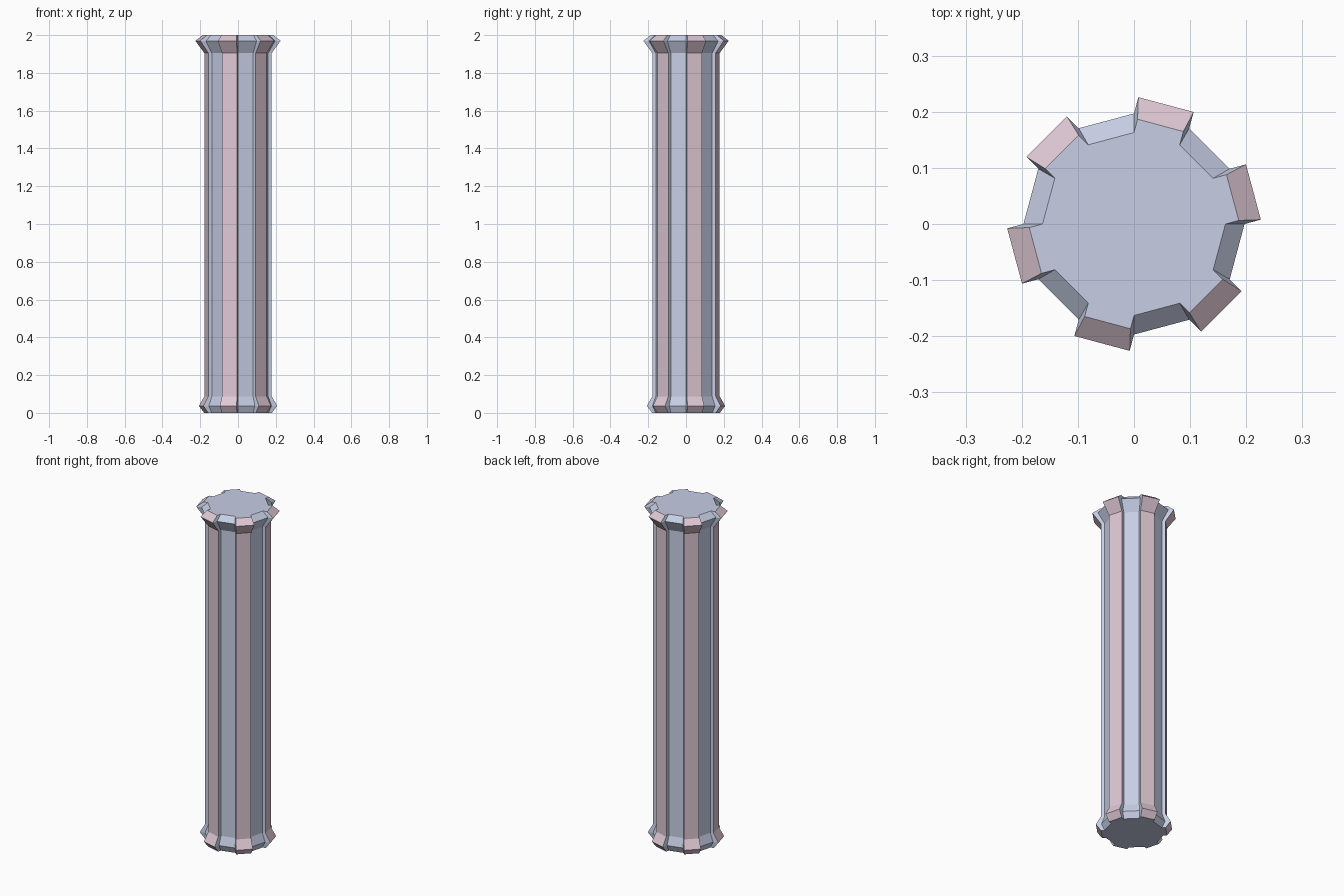
import bpy, bmesh
from math import cos, sin, radians

if "Cube" in bpy.data.objects:
    bpy.data.objects.remove(bpy.data.objects["Cube"])


def material(name, color):
    m = bpy.data.materials.new(name)
    m.diffuse_color = color
    m.use_nodes = True
    m.node_tree.nodes["Principled BSDF"].inputs["Base Color"].default_value = m.diffuse_color
    return m


# profile rings: height, radius, outward step of the raised ribs
RINGS = [
    (0.0, 0.16, 0.02),
    (0.037, 0.178, 0.03),
    (0.088, 0.16, 0.019),
    (1.905, 0.16, 0.019),
    (1.97, 0.197, 0.03),
    (2.0, 0.163, 0.0245),
]


def ring(bm, z, r, step):
    # twelve-sided outline with every other side pushed out
    verts = []
    for k in range(12):
        mid = radians(30 * k + 15)
        d = step if k % 2 == 0 else 0
        for a in (radians(30 * k), radians(30 * k + 30)):
            verts.append(bm.verts.new((r * cos(a) + d * cos(mid),
                                       r * sin(a) + d * sin(mid), z)))
    return verts


# fluted column lofted through the rings
bm = bmesh.new()
loops = [ring(bm, *row) for row in RINGS]
for low, high in zip(loops, loops[1:]):
    for i in range(24):
        j = (i + 1) % 24
        f = bm.faces.new((low[i], low[j], high[j], high[i]))
        f.material_index = 1 if i % 4 == 0 else 0

# end caps
bm.faces.new(loops[-1])
bm.faces.new(loops[0][::-1])

mesh = bpy.data.meshes.new("fluted_column")
bm.to_mesh(mesh)
bm.free()
mesh.materials.append(material("column_blue", (0.57, 0.62, 0.78, 1)))
mesh.materials.append(material("rib_pink", (0.74, 0.58, 0.66, 1)))
column = bpy.data.objects.new("fluted_column", mesh)
bpy.context.collection.objects.link(column)
